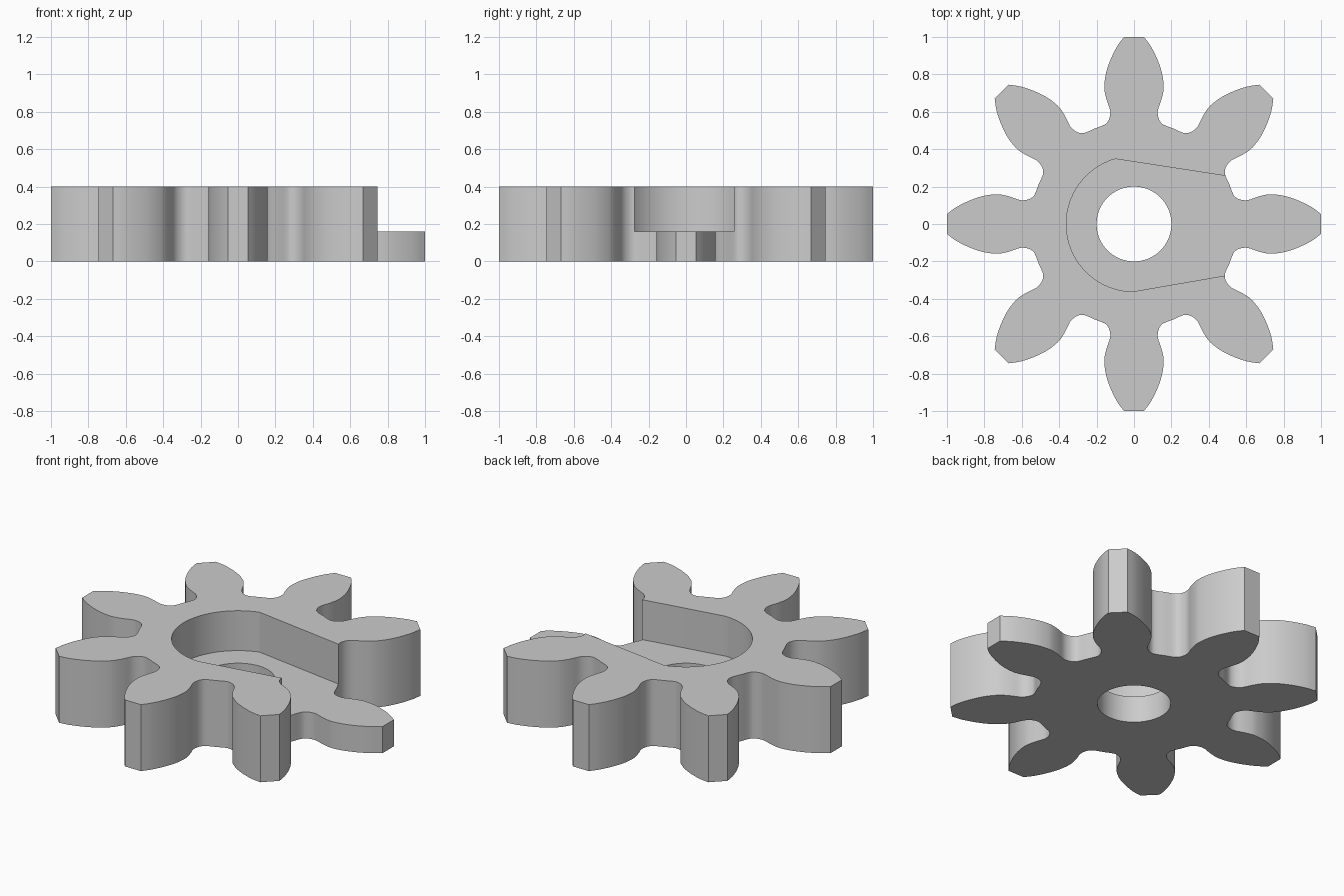
import bpy, bmesh, math
from mathutils import Vector

cube = bpy.data.objects.get("Cube")
if cube:
    bpy.data.objects.remove(cube, do_unlink=True)

TEETH, HEIGHT, FLOOR = 8, 0.4, 0.16
BORE, POCKET = 0.2, 0.362

grey = bpy.data.materials.new("plain grey")
grey.use_nodes = True
colour = (0.6, 0.6, 0.6, 1)
grey.diffuse_color = colour
grey.node_tree.nodes["Principled BSDF"].inputs["Base Color"].default_value = colour


def prism(name, outline, z0, z1):
    """Extrude a counter-clockwise outline from z0 to z1."""
    bm = bmesh.new()
    face = bm.faces.new([bm.verts.new((x, y, z0)) for x, y in outline])
    top = bmesh.ops.extrude_face_region(bm, geom=[face])["geom"]
    verts = [v for v in top if isinstance(v, bmesh.types.BMVert)]
    bmesh.ops.translate(bm, verts=verts, vec=(0, 0, z1 - z0))
    bmesh.ops.recalc_face_normals(bm, faces=bm.faces)
    mesh = bpy.data.meshes.new(name)
    bm.to_mesh(mesh)
    bm.free()
    mesh.materials.append(grey)
    obj = bpy.data.objects.new(name, mesh)
    bpy.context.collection.objects.link(obj)
    return obj


def arc(radius, start, end, steps):
    angles = [math.radians(start + (end - start) * i / steps) for i in range(steps + 1)]
    return [(radius * math.cos(a), radius * math.sin(a)) for a in angles]


def smooth_path(points, steps=3):
    """Catmull-Rom curve through the points."""
    p = [Vector(q) for q in points]
    p = [2 * p[0] - p[1]] + p + [2 * p[-1] - p[-2]]
    out = []
    for a, b, c, d in zip(p, p[1:], p[2:], p[3:]):
        for i in range(steps):
            t = i / steps
            out.append(0.5 * (2 * b + (c - a) * t + (2 * a - 5 * b + 4 * c - d) * t ** 2
                              + (3 * b - a - 3 * c + d) * t ** 3))
    return out + [p[-2]]


# Half a tooth, from the tip to the middle of the valley
flank = smooth_path([(1, 0.053), (0.95, 0.09), (0.88, 0.125), (0.81, 0.149), (0.75, 0.158),
                     (0.71, 0.157), (0.66, 0.145), (0.61, 0.128), (0.575, 0.129),
                     (0.548, 0.14), (0.53, 0.16), (0.51, 0.211)])
tooth = [Vector((p.x, -p.y)) for p in reversed(flank[:-1])] + flank

# Repeat the tooth around the gear
outline = []
for i in range(TEETH):
    a = math.tau * i / TEETH
    c, s = math.cos(a), math.sin(a)
    outline += [(c * p.x - s * p.y, s * p.x + c * p.y) for p in tooth]
gear = prism("gear", outline, 0, HEIGHT)

# Round pocket that opens out over one tooth, and the shaft bore
pocket = prism("pocket_cutter", arc(POCKET, 106, 268.4, 48) + [(1.1, -0.17), (1.1, 0.163)],
               FLOOR, HEIGHT + 0.1)
bore = prism("bore_cutter", arc(BORE, 0, 360, 96)[:-1], -0.1, HEIGHT + 0.1)

bpy.ops.object.select_all(action="DESELECT")
gear.select_set(True)
bpy.context.view_layer.objects.active = gear
for cutter in (pocket, bore):
    cutter.hide_render = True
    mod = gear.modifiers.new("cut", "BOOLEAN")
    mod.operation, mod.solver, mod.object = "DIFFERENCE", "EXACT", cutter
    bpy.ops.object.modifier_apply(modifier=mod.name)
    bpy.data.objects.remove(cutter, do_unlink=True)

bpy.ops.object.shade_smooth_by_angle(angle=math.radians(20))
